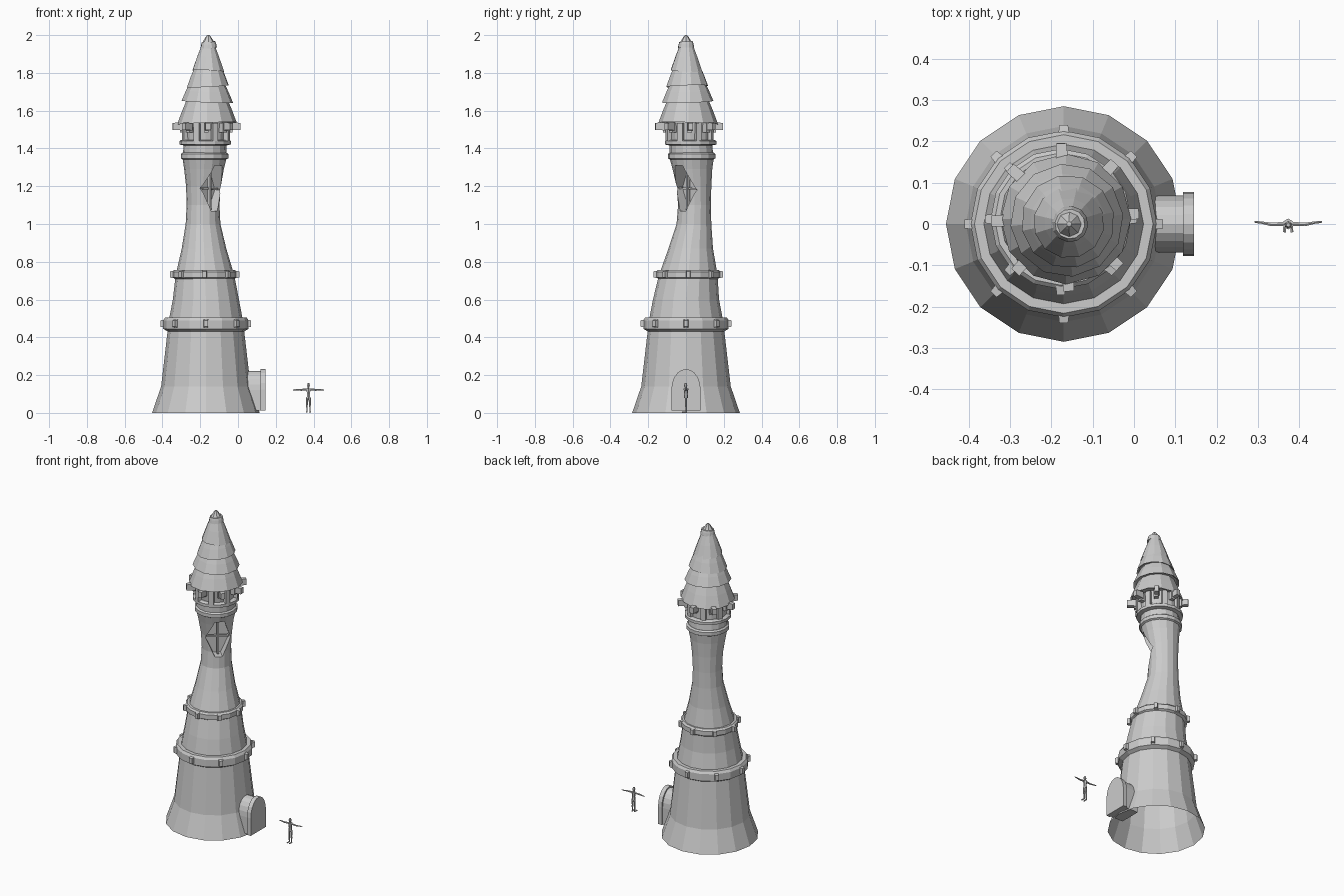
import bpy, bmesh, math
from mathutils import Vector, Matrix

if "Cube" in bpy.data.objects:
    bpy.data.objects.remove(bpy.data.objects["Cube"])


def finish(name, bm):
    bmesh.ops.recalc_face_normals(bm, faces=bm.faces)
    me = bpy.data.meshes.new(name)
    bm.to_mesh(me)
    bm.free()
    ob = bpy.data.objects.new(name, me)
    bpy.context.collection.objects.link(ob)
    return ob


def loft(name, rows, n=16, closed=False, tilt=(0, 0), turn=0.0):
    """Rows of (z, radius, centre x, centre y) skinned into a faceted shell."""
    bm = bmesh.new()
    rings = []
    for z, r, cx, cy in rows:
        ring = []
        for i in range(n):
            a = 2 * math.pi * i / n + turn
            dx, dy = r * math.cos(a), r * math.sin(a)
            ring.append(bm.verts.new((cx + dx, cy + dy, z + tilt[0] * dx + tilt[1] * dy)))
        rings.append(ring)
    pairs = list(zip(rings, rings[1:]))
    if closed:
        pairs.append((rings[-1], rings[0]))
    else:
        bm.faces.new(rings[0][::-1])
        bm.faces.new(rings[-1])
    for a, b in pairs:
        for i in range(n):
            j = (i + 1) % n
            bm.faces.new((a[i], a[j], b[j], b[i]))
    return finish(name, bm)


def blocks(name, count, cx, cy, r, z, size, turn=0.0, taper=0.75):
    """Tapered blocks spaced round a circle, size = radial, width, height."""
    bm = bmesh.new()
    for k in range(count):
        m = (Matrix.Translation((cx, cy, z)) @ Matrix.Rotation(turn + 2 * math.pi * k / count, 4, 'Z')
             @ Matrix.Translation((r, 0, 0)))
        vs = bmesh.ops.create_cube(bm, size=1)['verts']
        for v in vs:
            s = taper if v.co.x > 0 else 1
            v.co = m @ Vector((v.co.x * size[0], v.co.y * size[1] * s, v.co.z * size[2] * s))
    return finish(name, bm)


def prism(name, pts, m, d0, d1):
    """Outline (u, v) extruded between two depths in frame m (x = depth)."""
    bm = bmesh.new()
    a = [bm.verts.new(m @ Vector((d0, u, v))) for u, v in pts]
    b = [bm.verts.new(m @ Vector((d1, u, v))) for u, v in pts]
    bm.faces.new(a)
    bm.faces.new(b)
    for i in range(len(pts)):
        j = (i + 1) % len(pts)
        bm.faces.new((a[i], a[j], b[j], b[i]))
    return finish(name, bm)


# Tower shaft, leaning slightly in the neck
X = -0.17
shaft = loft("tower_shaft", [
    (0, .285, X, 0), (.14, .237, X, 0), (.44, .202, X, 0), (.49, .196, X, 0), (.6, .175, X, 0),
    (.73, .155, -.175, .012), (.87, .118, -.18, .025), (1.0, .092, -.185, .042),
    (1.1, .087, -.185, .045), (1.2, .092, -.183, .042), (1.29, .105, -.18, .034),
    (1.35, .117, -.177, .03), (1.43, .112, -.174, .025), (1.54, .118, -.17, .018)])

# Hexagonal window recess facing front right
wm = Matrix.Translation((-.184, .042, 0)) @ Matrix.Rotation(-math.pi / 4, 4, 'Z')
hexagon = [(-.028, 1.31), (.028, 1.31), (.074, 1.18), (.022, 1.07), (-.022, 1.07), (-.074, 1.19)]
cutter = prism("window_cutter", hexagon, wm, .012, .3)
mod = shaft.modifiers.new("window", 'BOOLEAN')
mod.operation = 'DIFFERENCE'
mod.solver = 'EXACT'
mod.object = cutter
bpy.context.view_layer.objects.active = shaft
bpy.ops.object.modifier_apply(modifier=mod.name)
bpy.data.objects.remove(cutter)

# Open the underside of the shaft
bm = bmesh.new()
bm.from_mesh(shaft.data)
bmesh.ops.delete(bm, geom=[f for f in bm.faces if f.calc_center_median().z < .001], context='FACES')
bm.to_mesh(shaft.data)
bm.free()

# Window lattice
prism("window_mullion", [(-.005, 1.075), (.005, 1.075), (.005, 1.305), (-.005, 1.305)], wm, .035, .055)
prism("window_crossbar", [(-.065, 1.185), (.065, 1.18), (.065, 1.19), (-.065, 1.195)], wm, .03, .045)

# Iron bands with studs
def band(name, z0, z1, r_in, r_out, cx, cy):
    h = (z1 - z0) * .2
    loft(name, [(z0, r_in, cx, cy), (z0 + h, r_out, cx, cy), (z1 - h, r_out, cx, cy),
                (z1, r_out - .01, cx, cy), (z1, r_in - .01, cx, cy)], closed=True)

band("lower_band", .43, .505, .2, .226, X, 0)
blocks("lower_band_studs", 8, X, 0, .225, .473, (.03, .028, .045))
band("middle_band", .708, .757, .155, .17, -.177, .012)
blocks("middle_band_studs", 8, -.177, .012, .17, .733, (.028, .026, .043))
band("neck_band", 1.34, 1.378, .112, .126, -.177, .03)
band("belfry_sill", 1.415, 1.445, .108, .137, -.174, .025)

# Belfry posts and beam ends
blocks("belfry_posts", 8, -.17, .018, .12, 1.487, (.024, .03, .095), math.pi / 8, 1)
blocks("belfry_brackets", 8, -.168, .018, .125, 1.51, (.03, .026, .05), 0, 1)
blocks("beam_ends", 8, -.167, .016, .153, 1.517, (.052, .03, .043), .05, .85)

# Tiered roof, each tier a slightly tilted skirt
tiers = [(1.54, .158, 1.665, .105, .04, -.03), (1.655, .137, 1.75, .09, -.04, .03),
         (1.737, .113, 1.835, .07, .05, .03), (1.818, .086, 1.95, .034, -.05, -.05),
         (1.94, .044, 1.965, .036, .05, .06)]
for k, (z0, r0, z1, r1, tx, ty) in enumerate(tiers):
    cx, cy = -.165 + .0025 * k, .012 - .003 * k
    loft(f"roof_tier_{k + 1}", [(z0, r0 - .012, cx, cy), (z0 - .008, r0, cx, cy),
                               ((z0 + z1) / 2, (r0 + r1) / 2, cx, cy), (z1, r1, cx, cy)],
         12, tilt=(tx, ty), turn=.1 * k)
loft("roof_tip", [(1.955, .036, -.156, 0), (1.99, .014, -.157, 0), (2.0, .006, -.157, 0)], 8)

# Arched porch and door frame
def arch(w, h, z0, spring):
    side = [(w, z0)] + [(w * math.cos(t), spring + (h - spring) * math.sin(t))
                        for t in [math.pi / 2 * k / 5 for k in range(5)]]
    return side + [(0, h)] + [(-u, v) for u, v in side[::-1]]

I = Matrix.Identity(4)
prism("porch", arch(.069, .222, .012, .12), I, .03, .12)
prism("door_frame", arch(.077, .232, .012, .125), I, .118, .145)

# Small figure for scale, arms outstretched
def limbs(name, segs, n=6):
    bm = bmesh.new()
    for p, q, r0, r1 in segs:
        p, q = Vector(p), Vector(q)
        m = Matrix.Translation((p + q) / 2) @ (q - p).to_track_quat('Z', 'Y').to_matrix().to_4x4()
        bmesh.ops.create_cone(bm, cap_ends=True, segments=n, radius1=r0, radius2=r1,
                              depth=(q - p).length, matrix=m)
    return finish(name, bm)

F = .373
parts = [((F, 0, .078), (F, 0, .1), .011, .009), ((F, 0, .1), (F, 0, .128), .009, .013),
         ((F, 0, .126), (F, 0, .138), .005, .004), ((F, -.002, .135), (F, -.002, .146), .006, .009),
         ((F, -.002, .146), (F, -.002, .158), .009, .005)]
for s in (-1, 1):
    parts += [((F + s * .007, 0, .082), (F + s * .008, 0, .042), .007, .005),
              ((F + s * .008, 0, .042), (F + s * .008, .002, .005), .005, .003),
              ((F + s * .008, .004, .004), (F + s * .009, -.02, .004), .004, .004),
              ((F + s * .008, 0, .124), (F + s * .04, -.001, .122), .006, .005),
              ((F + s * .04, -.001, .122), (F + s * .068, .004, .122), .005, .003),
              ((F + s * .068, .004, .122), (F + s * .082, .005, .122), .004, .002)]
limbs("scale_figure", parts)
